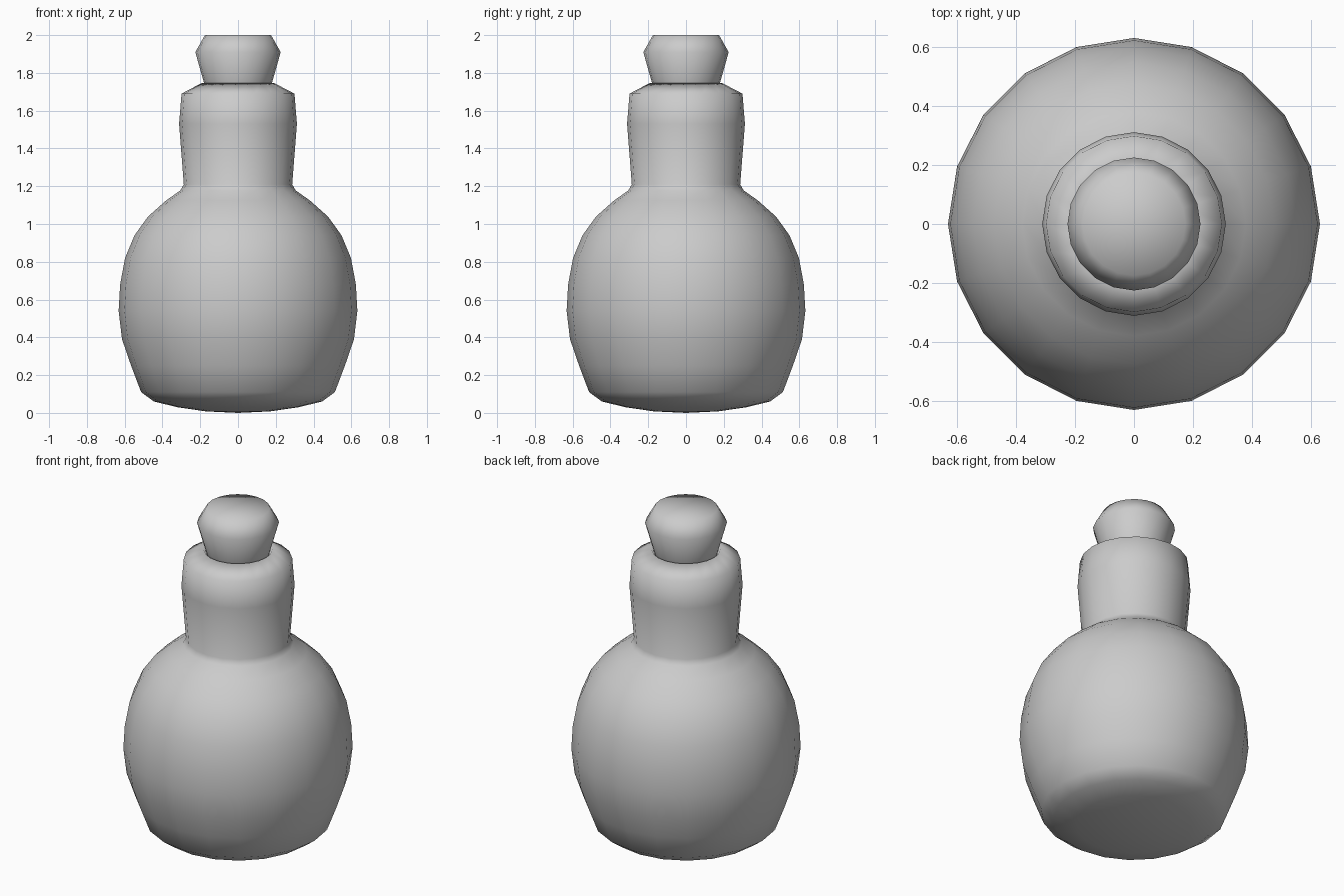
import bpy, bmesh
from math import cos, sin, tau

if "Cube" in bpy.data.objects:
    bpy.data.objects.remove(bpy.data.objects["Cube"])

SIDES = 20


def lathe(name, profile):
    """Revolve (radius, z) points about z; zero radius makes a pole."""
    bm = bmesh.new()
    rings = []
    for r, z in profile:
        if r == 0:
            rings.append([bm.verts.new((0, 0, z))] * SIDES)
        else:
            rings.append([bm.verts.new((r * cos(tau * i / SIDES), r * sin(tau * i / SIDES), z))
                          for i in range(SIDES)])
    for a, b in zip(rings, rings[1:]):
        for i in range(SIDES):
            j = (i + 1) % SIDES
            bm.faces.new(list(dict.fromkeys((a[i], a[j], b[j], b[i]))))
    bmesh.ops.recalc_face_normals(bm, faces=bm.faces)
    for f in bm.faces:
        f.smooth = True
    mesh = bpy.data.meshes.new(name)
    bm.to_mesh(mesh)
    bm.free()
    obj = bpy.data.objects.new(name, mesh)
    bpy.context.collection.objects.link(obj)
    return obj


# Round bottle with its neck and the rim turned in around the stopper
lathe("bottle", [
    (0, 0), (0.17, 0.008), (0.32, 0.03), (0.445, 0.06), (0.513, 0.11),
    (0.566, 0.25), (0.614, 0.39), (0.632, 0.54), (0.624, 0.68),
    (0.598, 0.82), (0.548, 0.94), (0.476, 1.04), (0.38, 1.125),
    (0.305, 1.178), (0.287, 1.21), (0.312, 1.53), (0.299, 1.69),
    (0.19, 1.747), (0.17, 1.72)])

# Flared stopper pushed into the neck
lathe("stopper", [
    (0, 1.70), (0.168, 1.70), (0.18, 1.747), (0.226, 1.91), (0.175, 2.0), (0, 2.0)])
